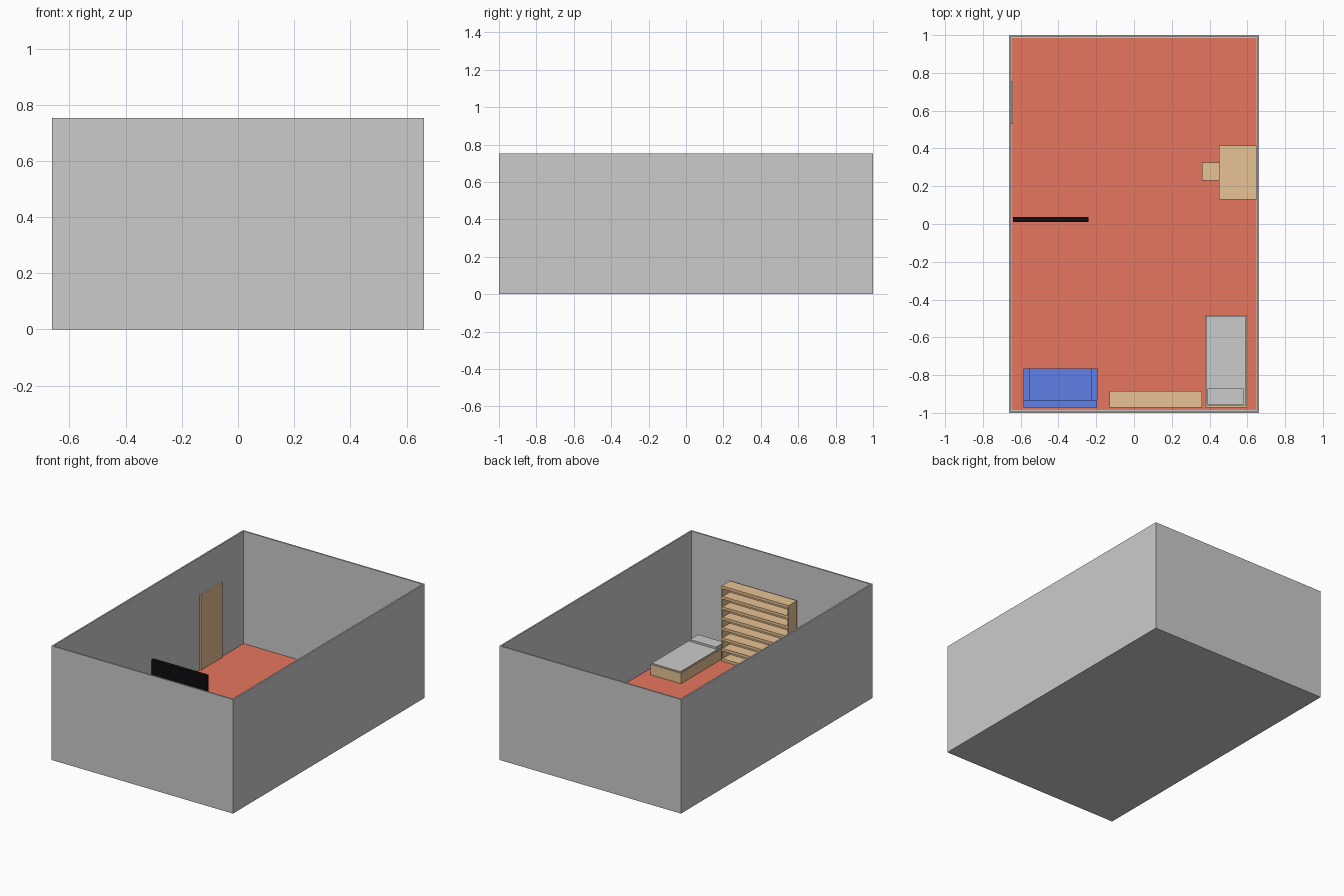
import bpy
import bmesh
from mathutils import Matrix, Vector

if "Cube" in bpy.data.objects:
    bpy.data.objects.remove(bpy.data.objects["Cube"])


def material(name, rgb):
    m = bpy.data.materials.new(name)
    m.diffuse_color = (*rgb, 1)
    m.use_nodes = True
    m.node_tree.nodes["Principled BSDF"].inputs["Base Color"].default_value = m.diffuse_color
    return m


RED = material("red_floor", (0.8, 0.18, 0.115))
TAN = material("wood", (0.8, 0.54, 0.295))
BLUE = material("blue_fabric", (0.115, 0.215, 0.8))
BLACK = material("black", (0.004, 0.004, 0.005))


def boxes(name, spans, mat=None):
    """One object made of boxes given as (x0, x1, y0, y1, z0, z1)."""
    bm = bmesh.new()
    for x0, x1, y0, y1, z0, z1 in spans:
        centre = Vector((x0 + x1, y0 + y1, z0 + z1)) / 2
        size = Matrix.Diagonal((x1 - x0, y1 - y0, z1 - z0, 1))
        bmesh.ops.create_cube(bm, size=1, matrix=Matrix.Translation(centre) @ size)
    mesh = bpy.data.meshes.new(name)
    bm.to_mesh(mesh)
    bm.free()
    if mat:
        mesh.materials.append(mat)
    ob = bpy.data.objects.new(name, mesh)
    bpy.context.collection.objects.link(ob)
    return ob


def legs(x0, x1, y0, y1, z0, z1, t):
    return [(x, x + t, y, y + t, z0, z1) for x in (x0, x1 - t) for y in (y0, y1 - t)]


W, D, H, T, F = 0.663, 1.0, 0.753, 0.014, 0.013

# room shell: a box with its top face inset and pushed down
bm = bmesh.new()
bmesh.ops.create_cube(bm, size=1, matrix=Matrix.Translation((0, 0, H / 2)) @ Matrix.Diagonal((2 * W, 2 * D, H, 1)))
top = max(bm.faces, key=lambda f: f.calc_center_median().z)
bmesh.ops.inset_region(bm, faces=[top], thickness=T)
inner = bmesh.ops.extrude_discrete_faces(bm, faces=[top])["faces"]
bmesh.ops.translate(bm, verts=inner[0].verts, vec=(0, 0, 0.008 - H))
mesh = bpy.data.meshes.new("room_walls")
bm.to_mesh(mesh)
bm.free()
bpy.context.collection.objects.link(bpy.data.objects.new("room_walls", mesh))

# floor covering
boxes("floor", [(T - W, W - T, T - D, D - T, 0.006, F)], RED)

# door on the left wall
boxes("door", [(-0.652, -0.641, 0.53, 0.755, F, 0.505)], TAN)

# upright black screen
boxes("screen", [(-0.64, -0.24, 0.01, 0.036, F, 0.28)], BLACK)

# sofa: seat, back and two arms
boxes("sofa_seat", [(-0.55, -0.228, -0.935, -0.765, F, 0.095)], BLUE)
boxes("sofa_back", [(-0.585, -0.195, -0.972, -0.935, F, 0.19)], BLUE)
for side, x in (("left", -0.585), ("right", -0.228)):
    boxes("sofa_arm_" + side, [(x, x + 0.034, -0.935, -0.765, F, 0.14)], BLUE)

# open bookshelf: back, sides and evenly spaced boards
x0, x1, y0, y1, top_z, t = -0.13, 0.36, -0.972, -0.885, 0.51, 0.018
boxes("bookshelf_back", [(x0, x1, y0, y0 + 0.012, F, top_z)], TAN)
boxes("bookshelf_sides", [(x, x + 0.008, y0 + 0.012, y1, F, top_z) for x in (x0, x1 - 0.008)], TAN)
pitch = (top_z - t - F) / 7
boxes("bookshelf_boards", [(x0 + 0.008, x1 - 0.008, y0 + 0.012, y1, F + i * pitch, F + i * pitch + t)
                           for i in range(8)], TAN)

# bed
boxes("bed_frame", [(0.375, 0.597, -0.972, -0.483, F, 0.082)], TAN)
boxes("mattress", [(0.381, 0.591, -0.962, -0.487, 0.075, 0.09)])
boxes("pillow", [(0.39, 0.58, -0.955, -0.87, 0.085, 0.103)])

# desk and stool
boxes("desk_top", [(0.45, 0.649, 0.13, 0.415, 0.18, 0.2)], TAN)
boxes("desk_legs", legs(0.45, 0.649, 0.13, 0.415, F, 0.18, 0.02), TAN)
boxes("stool_seat", [(0.36, 0.455, 0.23, 0.325, 0.105, 0.12)], TAN)
boxes("stool_legs", legs(0.36, 0.455, 0.23, 0.325, F, 0.105, 0.014), TAN)
